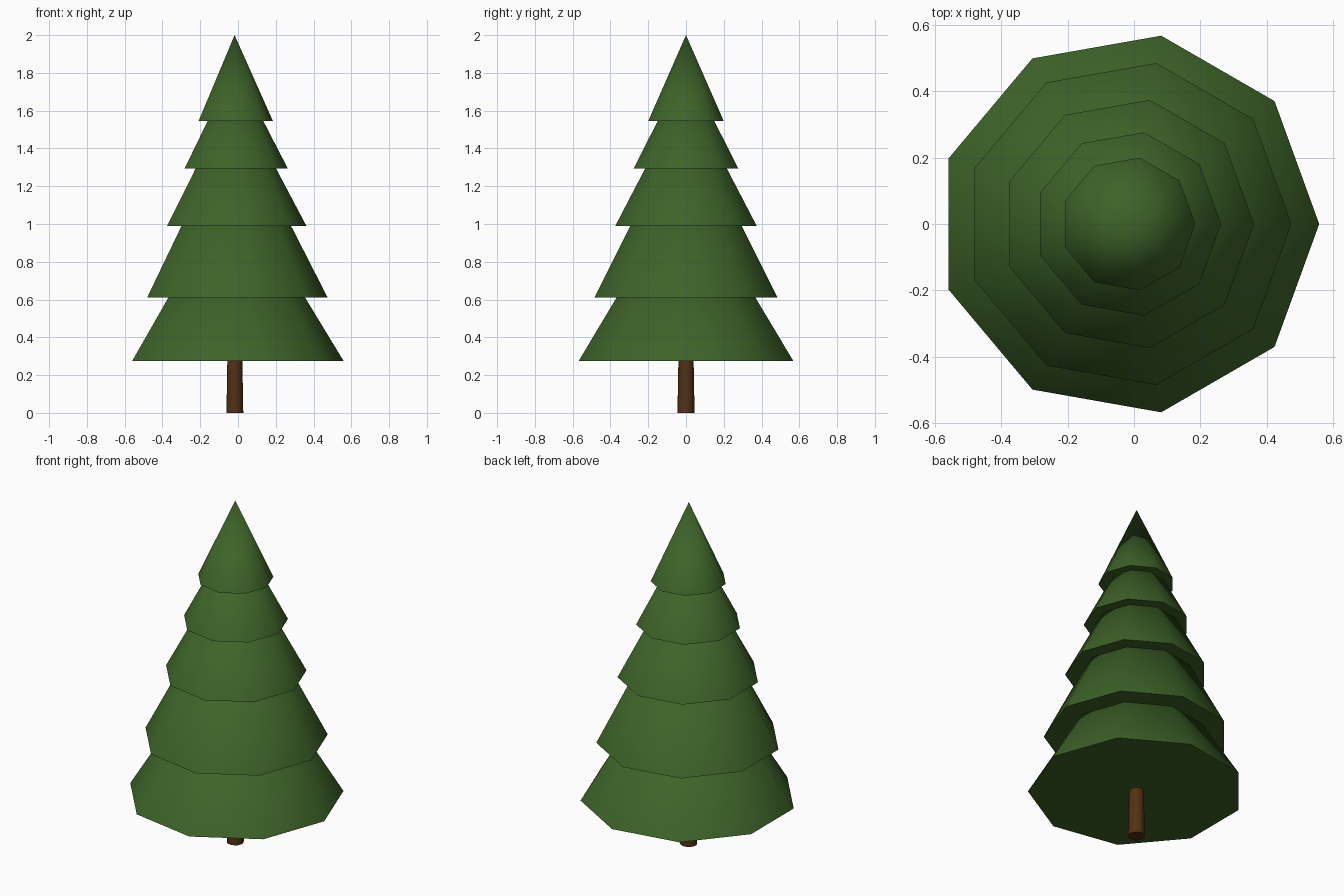
import bpy
import math

cube = bpy.data.objects.get("Cube")
if cube:
    bpy.data.objects.remove(cube, do_unlink=True)

AXIS_X = -0.018


def make_material(name, rgb):
    mat = bpy.data.materials.new(name)
    mat.use_nodes = True
    color = (*rgb, 1.0)
    mat.diffuse_color = color
    mat.node_tree.nodes["Principled BSDF"].inputs["Base Color"].default_value = color
    return mat


def make_cone(name, sides, bottom_z, top_z, bottom_radius, top_radius, mat):
    bpy.ops.mesh.primitive_cone_add(
        vertices=sides, radius1=bottom_radius, radius2=top_radius,
        depth=top_z - bottom_z, location=(AXIS_X, 0, (bottom_z + top_z) / 2),
        rotation=(0, 0, -math.pi / 2))  # one corner points to +x
    obj = bpy.context.object
    obj.name = name
    obj.data.materials.append(mat)
    bpy.ops.object.shade_smooth_by_angle(angle=math.radians(60))
    return obj


needle_green = make_material("needle green", (0.048, 0.127, 0.022))
bark_brown = make_material("bark brown", (0.085, 0.030, 0.007))

# Trunk, running up inside the lowest tier
make_cone("trunk", 9, 0.0, 0.5, 0.046, 0.037, bark_brown)

# Foliage tiers from the ground up: base height, tip height, radius
tiers = [
    (0.275, 1.225, 0.577),
    (0.61, 1.575, 0.493),
    (0.99, 1.71, 0.38),
    (1.295, 1.84, 0.281),
    (1.545, 2.0, 0.203),
]
for i, (base, tip, radius) in enumerate(tiers, 1):
    make_cone(f"foliage_tier_{i}", 9, base, tip, radius, 0.0, needle_green)
